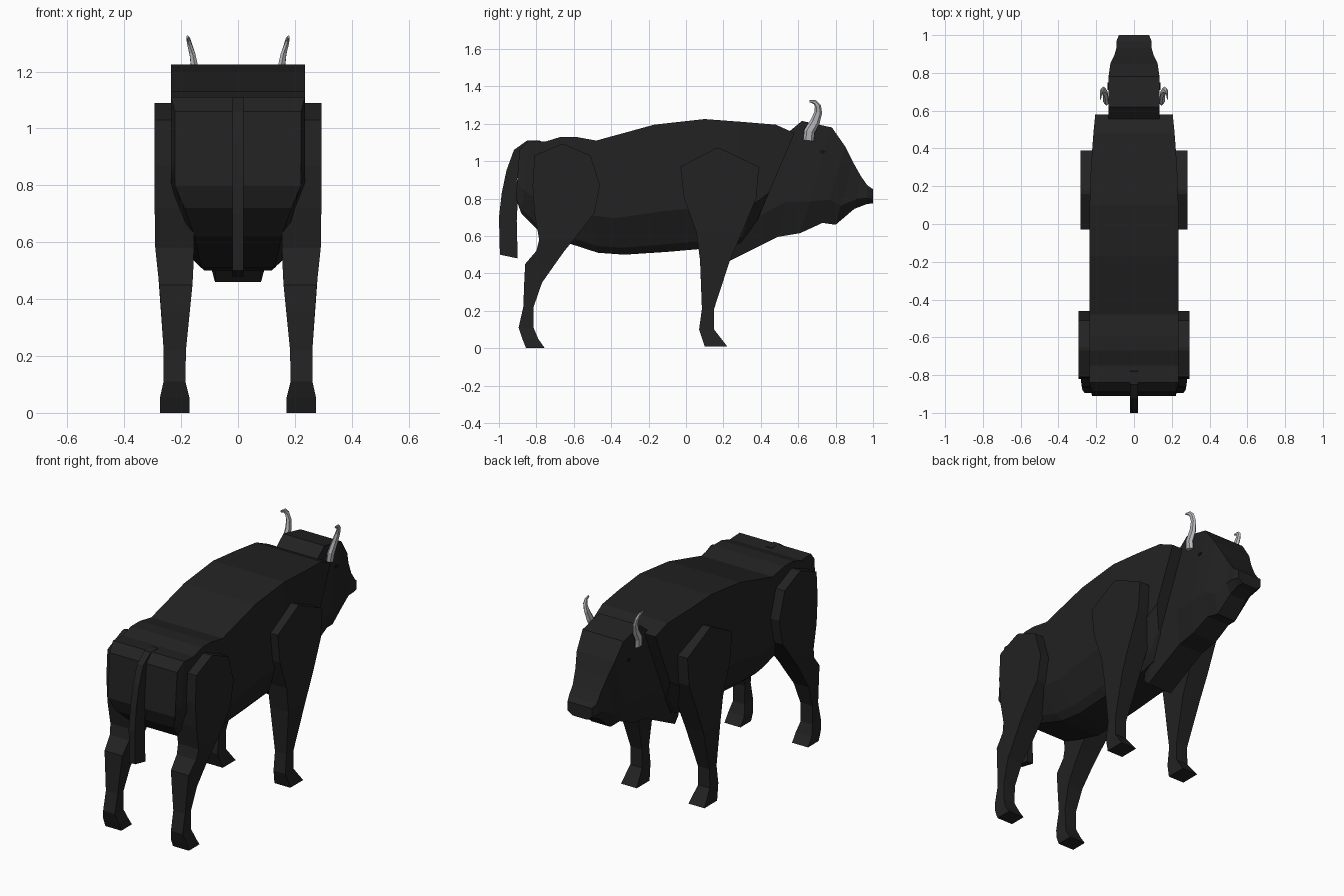
import bpy, bmesh
from mathutils import Vector

default_cube = bpy.data.objects.get("Cube")
if default_cube:
    bpy.data.objects.remove(default_cube, do_unlink=True)


def make_material(name, colour):
    material = bpy.data.materials.new(name)
    material.use_nodes = True
    rgba = (*colour, 1.0)
    material.diffuse_color = rgba
    material.node_tree.nodes["Principled BSDF"].inputs["Base Color"].default_value = rgba
    return material


hide = make_material("black hide", (0.016, 0.016, 0.016))
horn_grey = make_material("pale horn", (0.48, 0.48, 0.51))
eye_black = make_material("eye black", (0.006, 0.006, 0.006))


def loft(name, rings, material):
    """Skin a row of closed rings with flat faces and cap both ends."""
    bm = bmesh.new()
    loops = [[bm.verts.new(point) for point in ring] for ring in rings]
    count = len(loops[0])
    for first, second in zip(loops, loops[1:]):
        for i in range(count):
            j = (i + 1) % count
            bm.faces.new((first[i], first[j], second[j], second[i]))
    bm.faces.new(loops[0])
    bm.faces.new(loops[-1])
    bmesh.ops.recalc_face_normals(bm, faces=bm.faces)
    mesh = bpy.data.meshes.new(name)
    bm.to_mesh(mesh)
    bm.free()
    mesh.materials.append(material)
    obj = bpy.data.objects.new(name, mesh)
    bpy.context.collection.objects.link(obj)
    return obj


def mirrored_section(top, bottom, half_width, section):
    """Slanted symmetrical ring; section holds (height fraction, width fraction)."""
    top, bottom = Vector((0, *top)), Vector((0, *bottom))
    left = []
    for height, width in section:
        point = bottom.lerp(top, height)
        point.x = half_width * width
        left.append(point)
    right = [Vector((-p.x, p.y, p.z)) for p in reversed(left)]
    return left + right


def interpolate(table, z):
    for (z0, x0), (z1, x1) in zip(table, table[1:]):
        if z <= z1:
            return x0 + (x1 - x0) * (z - z0) / (z1 - z0)
    return table[-1][1]


# Body: top point, bottom point, half width, belly width fraction
body_stations = [
    ((-0.89, 1.06), (-0.91, 0.80), 0.222, 1.0),
    ((-0.84, 1.11), (-0.88, 0.72), 0.235, 0.8),
    ((-0.75, 1.105), (-0.78, 0.62), 0.235, 0.65),
    ((-0.67, 1.13), (-0.64, 0.565), 0.235, 0.6),
    ((-0.59, 1.13), (-0.47, 0.51), 0.235, 0.55),
    ((-0.48, 1.11), (-0.33, 0.50), 0.235, 0.5),
    ((-0.17, 1.195), (-0.1, 0.515), 0.235, 0.5),
    ((0.10, 1.225), (0.07, 0.53), 0.235, 0.5),
    ((0.30, 1.21), (0.2, 0.53), 0.228, 0.5),
    ((0.48, 1.195), (0.29, 0.56), 0.215, 0.5),
    ((0.58, 1.15), (0.38, 0.68), 0.205, 0.6),
]
loft("body", [
    mirrored_section(top, bottom, width,
                     [(1, 1), (0.32, 1), (0.06, (1 + 2 * belly) / 3), (0, belly)])
    for top, bottom, width, belly in body_stations], hide)

# Head with throat: top point, bottom point, half width
head_stations = [
    ((0.45, 1.05), (0.18, 0.50), 0.13),
    ((0.53, 1.14), (0.22, 0.46), 0.135),
    ((0.62, 1.215), (0.49, 0.595), 0.135),
    ((0.78, 1.18), (0.61, 0.615), 0.135),
    ((0.85, 1.08), (0.73, 0.67), 0.125),
    ((0.89, 1.0), (0.80, 0.66), 0.105),
    ((0.935, 0.92), (0.90, 0.745), 0.092),
    ((0.97, 0.87), (0.965, 0.77), 0.092),
    ((1.0, 0.85), (1.0, 0.775), 0.08),
]
loft("head", [
    mirrored_section(top, bottom, width, [(1, 1), (0.3, 1), (0, 0.6)])
    for top, bottom, width in head_stations], hide)

# Legs: rows of height, back edge, front edge
front_rows = [
    (0.01, 0.10, 0.22), (0.1, 0.07, 0.15), (0.21, 0.085, 0.15),
    (0.47, 0.075, 0.235), (0.62, 0.055, 0.30), (0.8, -0.01, 0.375),
    (0.97, -0.03, 0.39), (1.07, 0.16, 0.18),
]
hind_rows = [
    (0, -0.855, -0.755), (0.05, -0.875, -0.79), (0.11, -0.895, -0.815),
    (0.22, -0.87, -0.815), (0.35, -0.865, -0.77), (0.45, -0.86, -0.70),
    (0.52, -0.80, -0.65), (0.58, -0.785, -0.60), (0.72, -0.81, -0.49),
    (0.87, -0.82, -0.46), (1.03, -0.81, -0.51), (1.09, -0.67, -0.65),
]
outer_edge = [(0, 0.275), (0.05, 0.275), (0.1, 0.262), (0.2, 0.26),
              (0.43, 0.275), (0.6, 0.293), (1.1, 0.293)]
inner_edge = [(0, 0.17), (0.05, 0.17), (0.1, 0.185), (0.2, 0.185),
              (0.45, 0.16), (0.55, 0.155), (1.1, 0.155)]


def leg(name, rows, side, widest):
    rings = []
    for z, back, front in rows:
        outer = side * min(widest, interpolate(outer_edge, z))
        inner = side * interpolate(inner_edge, z)
        rings.append([(inner, back, z), (outer, back, z),
                      (outer, front, z), (inner, front, z)])
    loft(name, rings, hide)


# Tail: flat strip from rump to tip, as outer and inner edge points
tail_edges = [
    ((-0.78, 1.11), (-0.77, 1.06)), ((-0.85, 1.11), (-0.84, 1.04)),
    ((-0.92, 1.06), (-0.88, 1.0)), ((-0.96, 0.95), (-0.905, 0.9)),
    ((-0.985, 0.83), (-0.90, 0.78)), ((-1.0, 0.70), (-0.905, 0.68)),
    ((-0.995, 0.5), (-0.90, 0.48)),
]
loft("tail", [
    [(-0.02, *outer), (0.02, *outer), (0.02, *inner), (-0.02, *inner)]
    for outer, inner in tail_edges], hide)

# Horns: centre point and radius along each curved, tapering horn
horn_path = [
    ((0.145, 0.655, 1.11), 0.029), ((0.15, 0.66, 1.16), 0.029),
    ((0.152, 0.69, 1.21), 0.026), ((0.16, 0.707, 1.26), 0.021),
    ((0.17, 0.705, 1.295), 0.017), ((0.175, 0.69, 1.315), 0.012),
    ((0.178, 0.66, 1.322), 0.006),
]


def horn(name, side):
    points = [Vector((side * p[0], p[1], p[2])) for p, radius in horn_path]
    rings = []
    for i, (p, radius) in enumerate(horn_path):
        tangent = points[min(i + 1, len(points) - 1)] - points[max(i - 1, 0)]
        across = Vector((1, 0, 0)).cross(tangent).normalized()
        rings.append([points[i] + radius * (u * across + Vector((v * 0.55, 0, 0)))
                      for u, v in ((1, 0), (0.5, 0.87), (-0.5, 0.87),
                                   (-1, 0), (-0.5, -0.87), (0.5, -0.87))])
    loft(name, rings, horn_grey)


# Eyes: thin diamond plates on the cheeks
def eye(name, side):
    rings = [[(side * x, 0.73 + dy, 1.05 + dz) for dy, dz in
              ((-0.02, 0), (0, 0.012), (0.02, 0), (0, -0.012))]
             for x in (0.132, 0.139)]
    loft(name, rings, eye_black)


for label, side in (("left", 1), ("right", -1)):
    leg(label + "_front_leg", front_rows, side, 0.283)
    leg(label + "_hind_leg", hind_rows, side, 0.293)
    horn(label + "_horn", side)
    eye(label + "_eye", side)
